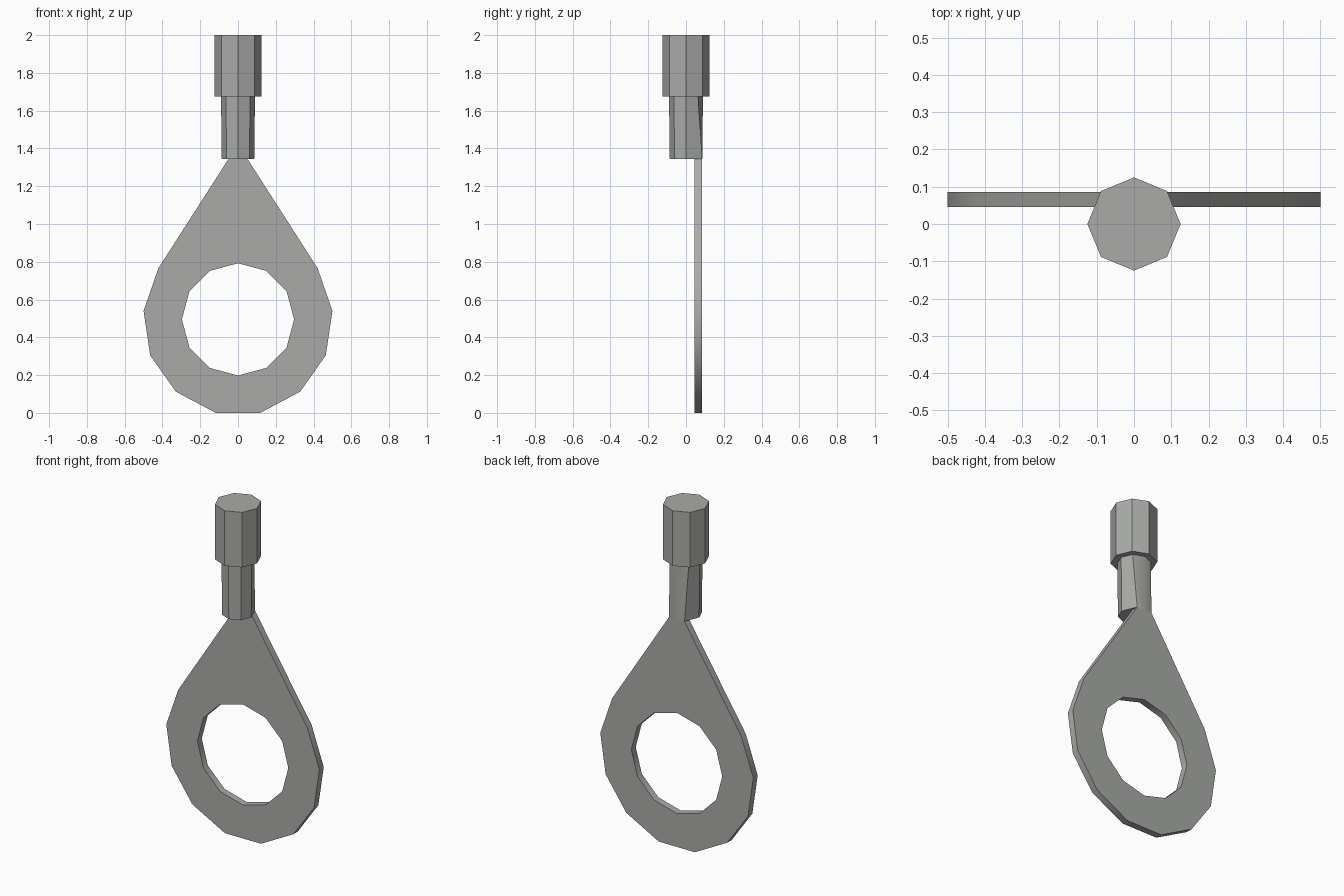
import bpy, bmesh, math

cube = bpy.data.objects.get("Cube")
if cube:
    bpy.data.objects.remove(cube, do_unlink=True)

metal = bpy.data.materials.new("grey_metal")
metal.use_nodes = True
colour = (0.40, 0.41, 0.39, 1)
metal.diffuse_color = colour
metal.node_tree.nodes["Principled BSDF"].inputs["Base Color"].default_value = colour


def finish(bm, name):
    bmesh.ops.recalc_face_normals(bm, faces=bm.faces)
    mesh = bpy.data.meshes.new(name)
    bm.to_mesh(mesh)
    bm.free()
    mesh.materials.append(metal)
    obj = bpy.data.objects.new(name, mesh)
    bpy.context.collection.objects.link(obj)
    bpy.ops.object.select_all(action="DESELECT")
    obj.select_set(True)
    bpy.context.view_layer.objects.active = obj
    bpy.ops.object.shade_smooth_by_angle(angle=math.radians(32))
    return obj


def ring(radius, sides):
    steps = [2 * math.pi * i / sides for i in range(sides)]
    return [(radius * math.sin(a), radius * math.cos(a)) for a in steps]


def loft(name, bottom, top, z0, z1):
    bm = bmesh.new()
    low = [bm.verts.new((x, y, z0)) for x, y in bottom]
    high = [bm.verts.new((x, y, z1)) for x, y in top]
    bm.faces.new(low)
    bm.faces.new(high)
    n = len(low)
    for i in range(n):
        j = (i + 1) % n
        bm.faces.new((low[i], low[j], high[j], high[i]))
    return finish(bm, name)


# Flat teardrop plate with a twelve-sided eye
half = [(0.118, 0), (0.33, 0.113), (0.465, 0.305), (0.5, 0.54),
        (0.422, 0.765), (0.05, 1.345)]
outline = half + [(-x, z) for x, z in reversed(half)]
eye = [(x, z + 0.495) for x, z in ring(0.297, 12)]
bm = bmesh.new()
edges = []
for loop in (outline, eye):
    verts = [bm.verts.new((x, 0.045, z)) for x, z in loop]
    edges += [bm.edges.new((verts[i - 1], verts[i])) for i in range(len(verts))]
bmesh.ops.triangle_fill(bm, use_beauty=True, edges=edges)
bmesh.ops.dissolve_limit(bm, angle_limit=0.01, verts=bm.verts, edges=bm.edges)
moved = bmesh.ops.extrude_face_region(bm, geom=bm.faces[:], use_keep_orig=True)["geom"]
bmesh.ops.translate(bm, vec=(0, 0.041, 0),
                    verts=[v for v in moved if isinstance(v, bmesh.types.BMVert)])
finish(bm, "ring_plate")

# Neck, flattened at the lower back where it meets the plate
neck_bottom = ring(0.086, 8)
neck_bottom[1] = (0.05, 0.086)
neck_bottom[7] = (-0.05, 0.086)
loft("neck", neck_bottom, ring(0.09, 8), 1.345, 1.68)

# Eight-sided sleeve on top
loft("sleeve", ring(0.125, 8), ring(0.125, 8), 1.675, 2.0)
